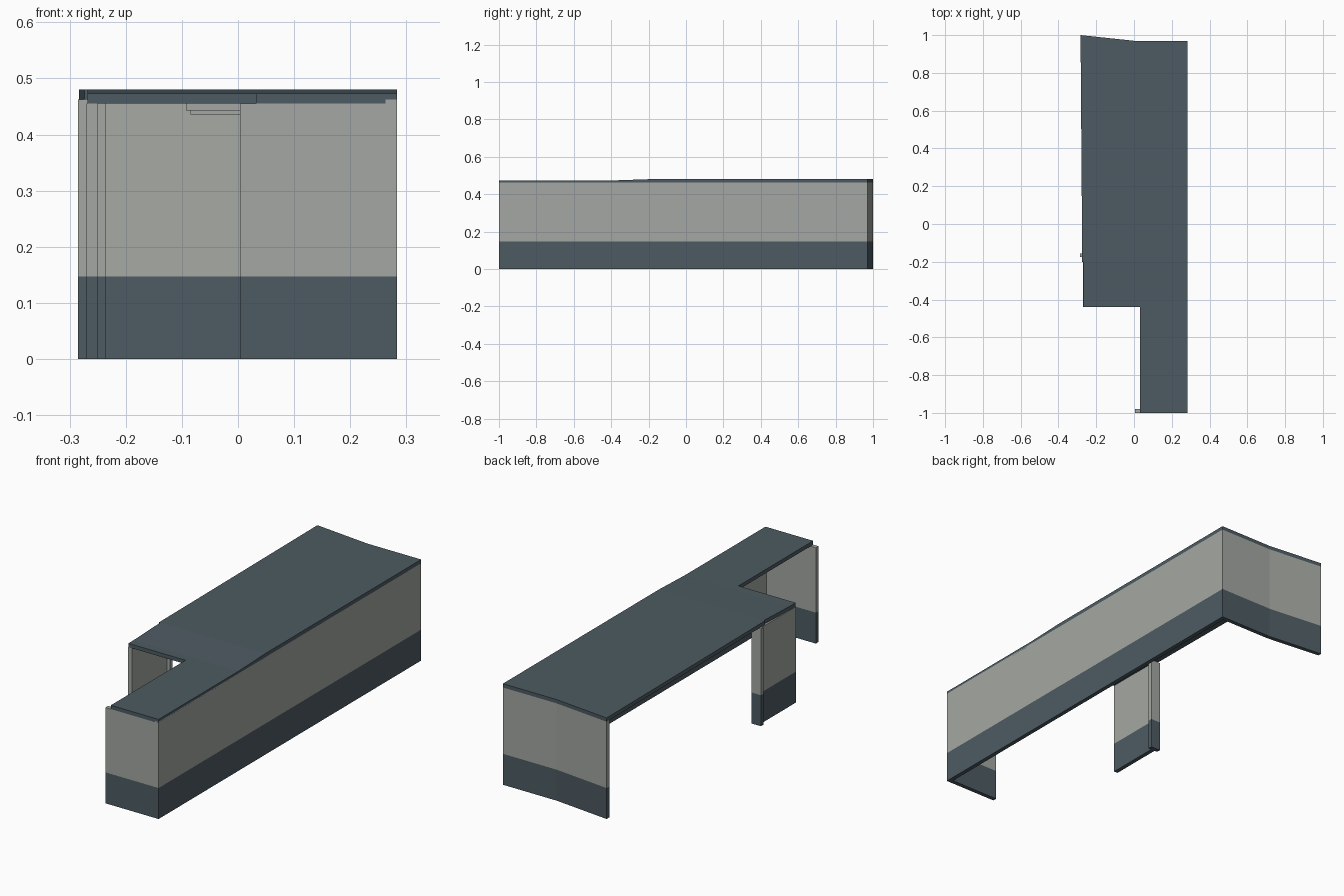
import bpy, bmesh

if "Cube" in bpy.data.objects:
    bpy.data.objects.remove(bpy.data.objects["Cube"])


def material(name, rgb):
    m = bpy.data.materials.new(name)
    m.diffuse_color = (*rgb, 1)
    m.use_nodes = True
    m.node_tree.nodes["Principled BSDF"].inputs["Base Color"].default_value = m.diffuse_color
    return m


SLATE = material("slate", (0.075, 0.105, 0.122))
PANEL = material("pale_grey", (0.37, 0.39, 0.36))
BAND = 0.147   # height of the dark kick band


def finish(name, bm, mats):
    bmesh.ops.recalc_face_normals(bm, faces=bm.faces)
    me = bpy.data.meshes.new(name)
    bm.to_mesh(me)
    bm.free()
    for m in mats:
        me.materials.append(m)
    ob = bpy.data.objects.new(name, me)
    bpy.context.collection.objects.link(ob)
    return ob


def prism(pts, z0, z1):
    """Extrude a plan outline from z0 to z1."""
    bm = bmesh.new()
    f = bm.faces.new([bm.verts.new((x, y, z0)) for x, y in pts])
    up = bmesh.ops.extrude_face_region(bm, geom=[f])
    for v in up["geom"]:
        if isinstance(v, bmesh.types.BMVert):
            v.co.z = z1
    return bm


def rect(x0, x1, y0, y1):
    return [(x0, y0), (x1, y0), (x1, y1), (x0, y1)]


def wall(name, pts, top):
    """Wall with a dark band along its foot."""
    bm = prism(pts, 0, top)
    bmesh.ops.bisect_plane(bm, geom=bm.verts[:] + bm.edges[:] + bm.faces[:],
                           plane_co=(0, 0, BAND), plane_no=(0, 0, 1))
    for f in bm.faces:
        f.material_index = 0 if f.calc_center_median().z < BAND else 1
    finish(name, bm, [SLATE, PANEL])


# Walls: front end, long side and bent back end
wall("front_wall", rect(0.004, 0.263, -1, -0.98), 0.455)
wall("long_wall", rect(0.263, 0.283, -1, 0.97), 0.462)
wall("back_wall", [(0.263, 0.97), (0, 0.97), (-0.283, 1.0),
                   (-0.283, 0.98), (0, 0.95), (0.263, 0.95)], 0.462)

# Short left support panel with its end post
wall("left_panel", rect(-0.27, -0.25, -0.44, -0.175), 0.455)
wall("left_post", rect(-0.285, -0.235, -0.175, -0.155), 0.462)

# Counter top: low arm, low section, gentle ramp, high section
LOW, HIGH, T = 0.455, 0.462, 0.018
finish("counter_arm", prism(rect(0.032, 0.283, -1, -0.44), LOW, LOW + T), [SLATE])
finish("counter_low", prism(rect(-0.268, 0.283, -0.44, -0.4), LOW, LOW + T), [SLATE])
ramp = prism(rect(-0.268, 0.283, -0.4, -0.2), LOW, LOW + T)
for v in ramp.verts:
    if v.co.y > -0.3:
        v.co.z += HIGH - LOW
finish("counter_ramp", ramp, [SLATE])
finish("counter_high", prism([(-0.274, -0.2), (0.283, -0.2), (0.283, 0.97), (0, 0.97),
                              (-0.283, 1.0)], HIGH, HIGH + T), [SLATE])

# Slim bracket arms under the counter, fixed to the long wall
for i, y in enumerate((-0.1, 0.45)):
    finish(f"bracket_arm_{i}", prism(rect(-0.093, 0.263, y, y + 0.02), 0.443, 0.462), [PANEL])
    finish(f"bracket_rib_{i}", prism(rect(-0.085, 0.263, y + 0.005, y + 0.015), 0.436, 0.443), [PANEL])
